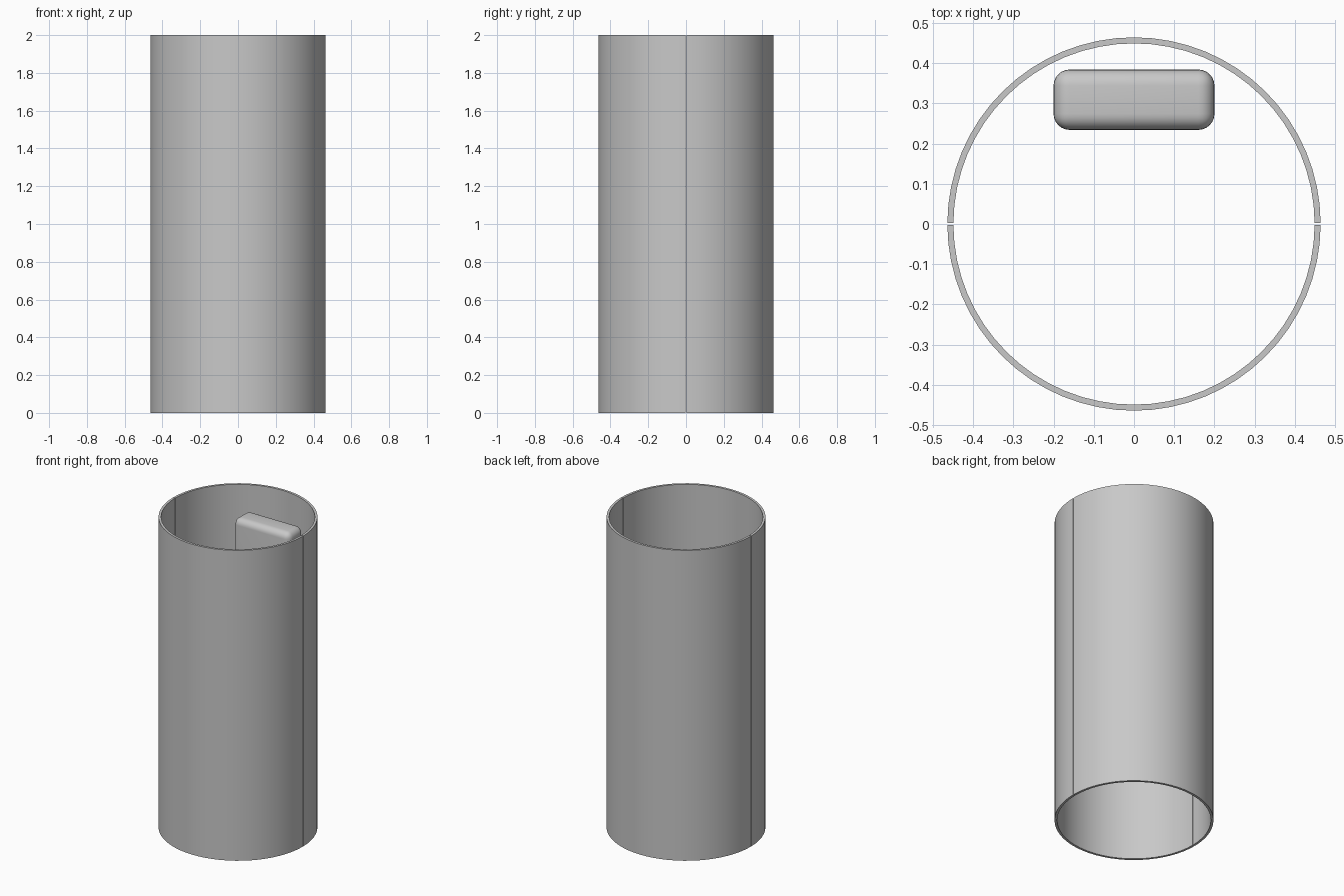
import bpy
import bmesh
from math import asin, cos, pi, radians, sin

HEIGHT = 2.0
OUTER, INNER = 0.464, 0.449
HALF_GAP = 0.0025
STEPS = 32

cube = bpy.data.objects.get("Cube")
if cube:
    bpy.data.objects.remove(cube, do_unlink=True)

grey = bpy.data.materials.new("light grey")
grey.use_nodes = True
colour = (0.58, 0.58, 0.58, 1)
grey.diffuse_color = colour
grey.node_tree.nodes["Principled BSDF"].inputs["Base Color"].default_value = colour


def add_object(name, bm):
    """Turn a bmesh into a smooth-shaded grey object."""
    bmesh.ops.recalc_face_normals(bm, faces=bm.faces)
    mesh = bpy.data.meshes.new(name)
    bm.to_mesh(mesh)
    bm.free()
    mesh.materials.append(grey)
    obj = bpy.data.objects.new(name, mesh)
    bpy.context.collection.objects.link(obj)
    bpy.ops.object.select_all(action="DESELECT")
    obj.select_set(True)
    bpy.context.view_layer.objects.active = obj
    bpy.ops.object.shade_smooth_by_angle(angle=radians(35))
    return obj


def half_arc(bm, radius, side):
    """Half circle of vertices that stops short of the seam plane."""
    start = asin(HALF_GAP / radius)
    angles = [start + (pi - 2 * start) * i / STEPS for i in range(STEPS + 1)]
    return [bm.verts.new((radius * cos(a), side * radius * sin(a), 0)) for a in angles]


def half_shell(name, side):
    """Thin half tube, extruded from a half ring."""
    bm = bmesh.new()
    outer = half_arc(bm, OUTER, side)
    inner = half_arc(bm, INNER, side)
    ring = [bm.faces.new((outer[i], outer[i + 1], inner[i + 1], inner[i]))
            for i in range(STEPS)]
    result = bmesh.ops.extrude_face_region(bm, geom=ring, use_keep_orig=True)
    top = [v for v in result["geom"] if isinstance(v, bmesh.types.BMVert)]
    bmesh.ops.translate(bm, verts=top, vec=(0, 0, HEIGHT))
    add_object(name, bm)


# Two halves of the tube, parted by a narrow seam
half_shell("front_shell", -1)
half_shell("back_shell", 1)

# Tall rounded block standing inside, near the back wall
bm = bmesh.new()
bmesh.ops.create_cube(bm, size=1)
bmesh.ops.scale(bm, verts=bm.verts, vec=(0.4, 0.15, 1.7))
bmesh.ops.translate(bm, verts=bm.verts, vec=(0, 0.309, HEIGHT / 2))
bmesh.ops.bevel(bm, geom=bm.edges[:], offset=0.04, segments=6,
                profile=0.5, affect="EDGES")
add_object("inner_block", bm)
